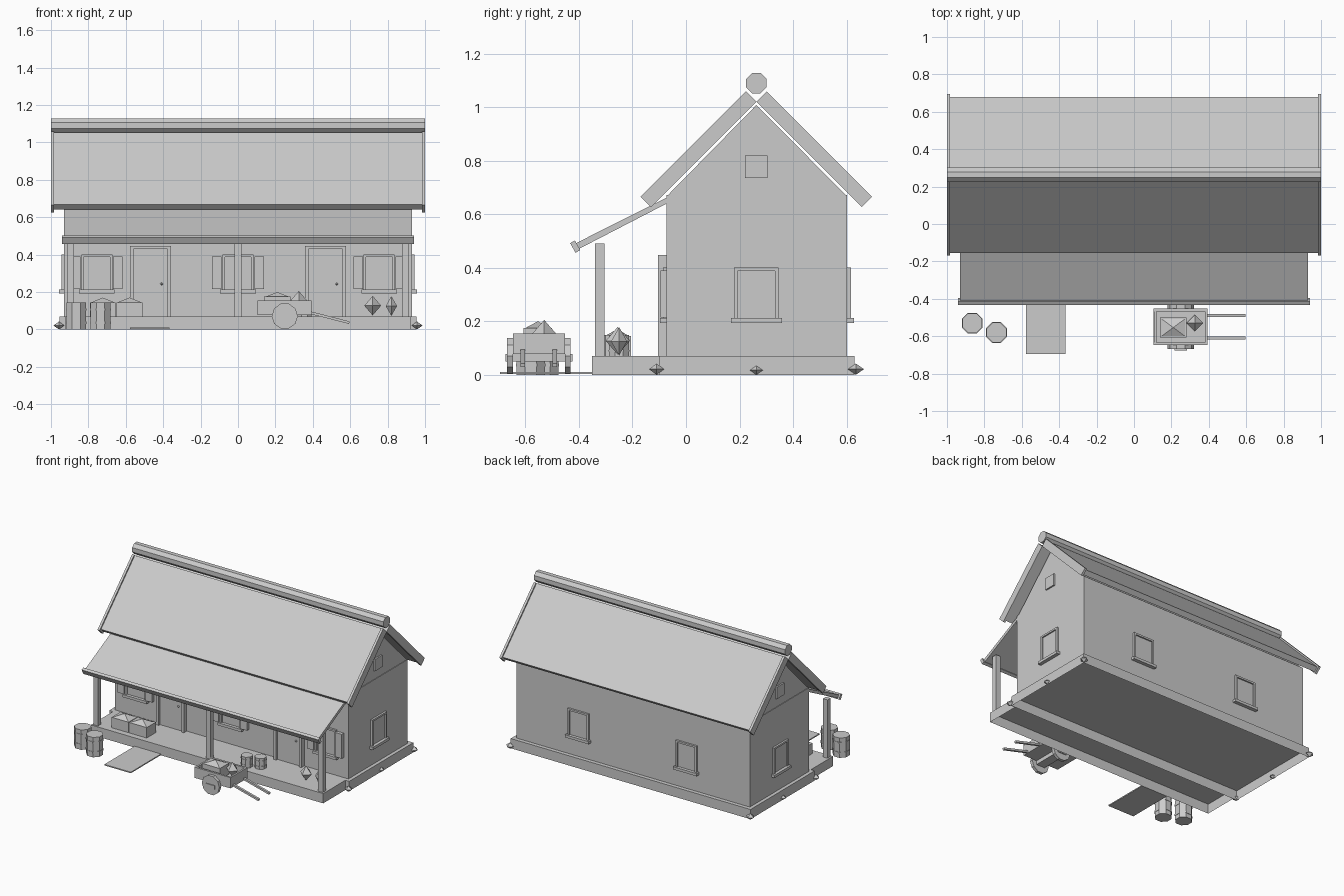
import bpy, bmesh
from math import pi, atan2, hypot
from mathutils import Matrix, Vector

cube = bpy.data.objects.get("Cube")
if cube:
    bpy.data.objects.remove(cube, do_unlink=True)

GREY = (0.6, 0.6, 0.6, 1)
mat = bpy.data.materials.new("plain_grey")
mat.use_nodes = True
mat.diffuse_color = GREY
mat.node_tree.nodes["Principled BSDF"].inputs["Base Color"].default_value = GREY
ID = Matrix.Identity(4)


def finish(name, bm, matrix=ID):
    mesh = bpy.data.meshes.new(name)
    bmesh.ops.transform(bm, matrix=matrix, verts=bm.verts)
    bmesh.ops.recalc_face_normals(bm, faces=bm.faces)
    bm.to_mesh(mesh)
    bm.free()
    mesh.materials.append(mat)
    ob = bpy.data.objects.new(name, mesh)
    bpy.context.collection.objects.link(ob)
    return ob


def box(name, x, y, z, matrix=ID, open_bottom=False):
    """Box from (min, max) pairs."""
    bm = bmesh.new()
    bmesh.ops.create_cube(bm, size=1)
    for v in bm.verts:
        v.co = [r[0] if c < 0 else r[1] for c, r in zip(v.co, (x, y, z))]
    if open_bottom:
        low = [f for f in bm.faces if f.calc_center_median().z <= z[0] + 1e-5]
        bmesh.ops.delete(bm, geom=low, context='FACES')
    return finish(name, bm, matrix)


def profile(name, points, x0, x1):
    """Extrude a (y, z) outline along x."""
    bm = bmesh.new()
    face = bm.faces.new([bm.verts.new((x0, y, z)) for y, z in points])
    ext = bmesh.ops.extrude_face_region(bm, geom=[face])
    moved = [g for g in ext["geom"] if isinstance(g, bmesh.types.BMVert)]
    bmesh.ops.translate(bm, verts=moved, vec=(x1 - x0, 0, 0))
    return finish(name, bm)


def cylinder(name, centre, r, depth, axis='Z', sides=8):
    bm = bmesh.new()
    bmesh.ops.create_cone(bm, cap_ends=True, segments=sides, radius1=r, radius2=r, depth=depth)
    turn = {'Z': ID, 'X': Matrix.Rotation(pi / 2, 4, 'Y'), 'Y': Matrix.Rotation(pi / 2, 4, 'X')}[axis]
    return finish(name, bm, Matrix.Translation(centre) @ turn @ Matrix.Rotation(pi / sides, 4, 'Z'))


def rock(name, centre, r, half_height):
    bm = bmesh.new()
    bmesh.ops.create_uvsphere(bm, u_segments=4, v_segments=2, radius=1)
    return finish(name, bm, Matrix.Translation(centre) @ Matrix.Diagonal((r, r, half_height, 1)))


def barrel(name, x, y, z, r, h):
    cylinder(name, (x, y, z + h / 2), r * 0.95, h)
    for t in (0.25, 0.75):
        cylinder(name + "_hoop", (x, y, z + h * t), r, h * 0.08)


def crate(name, x, y, z, lump):
    """Crate with a rim and a faceted heap inside."""
    bm = bmesh.new()
    bmesh.ops.create_cube(bm, size=1)
    for v in bm.verts:
        v.co = [r[0] if c < 0 else r[1] for c, r in zip(v.co, (x, y, z))]
    bm.normal_update()
    top = max(bm.faces, key=lambda f: f.calc_center_median().z)
    bmesh.ops.inset_individual(bm, faces=[top], thickness=0.01)
    heap = bmesh.ops.poke(bm, faces=[top])
    for v in heap["verts"]:
        v.co.z += lump
    finish(name, bm)


MID = 0.263      # ridge position in y
FRONT, BACK, SIDE = -0.072, 0.602, 0.93
FLOOR = 0.07

# Foundation and porch deck
box("foundation", (-0.955, 0.955), (-0.10, 0.63), (0, FLOOR), open_bottom=True)
box("porch_deck", (-0.925, 0.925), (-0.352, -0.10), (0, FLOOR), open_bottom=True)
box("entry_plank", (-0.577, -0.367), (-0.695, -0.352), (0.002, 0.01))
for s in (-1, 1):
    for y, r, h in ((-0.11, 0.028, 0.021), (MID, 0.024, 0.017), (0.635, 0.03, 0.021)):
        rock("corner_stone", (s * 0.957, y, h), r, h)

# House body and gable
box("house_walls", (-SIDE, SIDE), (FRONT, BACK), (FLOOR, 0.672))
profile("gable", [(FRONT + 0.005, 0.672), (BACK - 0.005, 0.672), (MID, 1.008)], -SIDE + 0.004, SIDE - 0.004)

# Main roof slopes with end boards
for s in (-1, 1):
    def slope(top, low, start, end):
        # Distances run along and across the 45 degree slope
        pts = [(start, top), (start, low), (end, low), (end, top)]
        k = 0.5 ** 0.5
        return [(MID + s * (a + b) * k, 1.02 + (b - a) * k) for a, b in pts]
    profile("roof_slope", slope(0.045, 0.008, 0, 0.545), -0.985, 0.985)
    for e in (-1, 1):
        profile("roof_end_board", slope(0.055, 0, 0, 0.557), e * 0.983, e)
cylinder("ridge_log", (0, MID, 1.09), 0.041, 2, 'X')

# Porch roof, eave board and posts
profile("porch_roof", [(-0.405, 0.468), (FRONT, 0.64), (FRONT, 0.662), (-0.415, 0.49)], -SIDE, SIDE)
profile("porch_eave_board", [(-0.413, 0.456), (-0.395, 0.466), (-0.415, 0.502), (-0.433, 0.492)], -0.942, 0.942)
for x in (-0.895, 0, 0.895):
    box("porch_post", (x - 0.018, x + 0.018), (-0.34, -0.305), (FLOOR, 0.49))


def window(x, y, turn, shutters=False):
    m = Matrix.Translation((x, y, 0)) @ Matrix.Rotation(turn, 4, 'Z')
    box("window_pane", (-0.075, 0.075), (-0.004, 0.01), (0.21, 0.395), m)
    for s in (-1, 1):
        u = sorted((s * 0.083, s * 0.07))
        box("window_side", u, (-0.014, 0.01), (0.21, 0.4), m)
        if shutters:
            box("shutter", sorted((s * 0.087, s * 0.138)), (-0.024, 0.01), (0.215, 0.39), m)
    box("window_head", (-0.07, 0.07), (-0.014, 0.01), (0.387, 0.4), m)
    box("window_sill", (-0.095, 0.095), (-0.026, 0.01), (0.193, 0.212), m)


# Windows and attic vents
for x in (-0.755, 0, 0.755):
    window(x, FRONT, 0, True)
for s in (-1, 1):
    window(s * 0.43, BACK, pi)
    window(s * SIDE, MID, s * pi / 2)
    box("attic_vent", sorted((s * 0.92, s * 0.937)), (0.22, 0.305), (0.735, 0.82))

# Doors
for x in (-0.468, 0.468):
    box("door", (x - 0.09, x + 0.09), (FRONT - 0.018, FRONT), (FLOOR, 0.43))
    for s in (-1, 1):
        box("door_jamb", sorted((x + s * 0.09, x + s * 0.11)), (FRONT - 0.033, FRONT), (FLOOR, 0.43))
    box("door_lintel", (x - 0.11, x + 0.11), (FRONT - 0.033, FRONT), (0.43, 0.447))
    rock("door_knob", (x + 0.06, FRONT - 0.022, 0.243), 0.009, 0.009)

# Goods on and beside the porch
barrel("barrel", -0.865, -0.53, 0, 0.06, 0.143)
barrel("barrel", -0.735, -0.58, 0, 0.06, 0.143)
barrel("keg", 0.27, -0.285, FLOOR, 0.042, 0.078)
barrel("keg", 0.355, -0.25, FLOOR, 0.042, 0.078)
crate("porch_crate", (-0.79, -0.655), (-0.31, -0.205), (FLOOR, 0.145), 0.025)
crate("porch_crate", (-0.65, -0.51), (-0.31, -0.205), (FLOOR, 0.145), 0.025)
rock("sack", (0.72, -0.255, 0.127), 0.045, 0.052)
rock("sack", (0.82, -0.25, 0.125), 0.03, 0.053)

# Hand cart
CX, CY = 0.25, -0.55
box("cart_floor", (0.105, 0.393), (CY - 0.097, CY + 0.097), (0.078, 0.095))
for s in (-1, 1):
    box("cart_side", (0.105, 0.393), sorted((CY + s * 0.097, CY + s * 0.083)), (0.095, 0.155))
    box("cart_end", sorted((CX + s * 0.143, CX + s * 0.13)), (CY - 0.083, CY + 0.083), (0.095, 0.155))
    cylinder("cart_wheel", (CX, CY + s * 0.108, 0.071), 0.07, 0.022, 'Y', 10)
    # Sloping handle
    a, b = Vector((0.385, 0, 0.09)), Vector((0.595, 0, 0.036))
    d = b - a
    m = Matrix.Translation((a.x, CY + s * 0.06, a.z)) @ Matrix.Rotation(atan2(-d.z, d.x), 4, 'Y')
    box("cart_handle", (0, hypot(d.x, d.z)), (-0.008, 0.008), (-0.007, 0.007), m)
box("cart_axle", (CX - 0.034, CX + 0.034), (CY - 0.125, CY + 0.125), (0.05, 0.078))
crate("cart_crate", (0.14, 0.28), (-0.607, -0.5), (0.095, 0.175), 0.025)
rock("cart_sack", (0.325, -0.53, 0.153), 0.045, 0.052)
